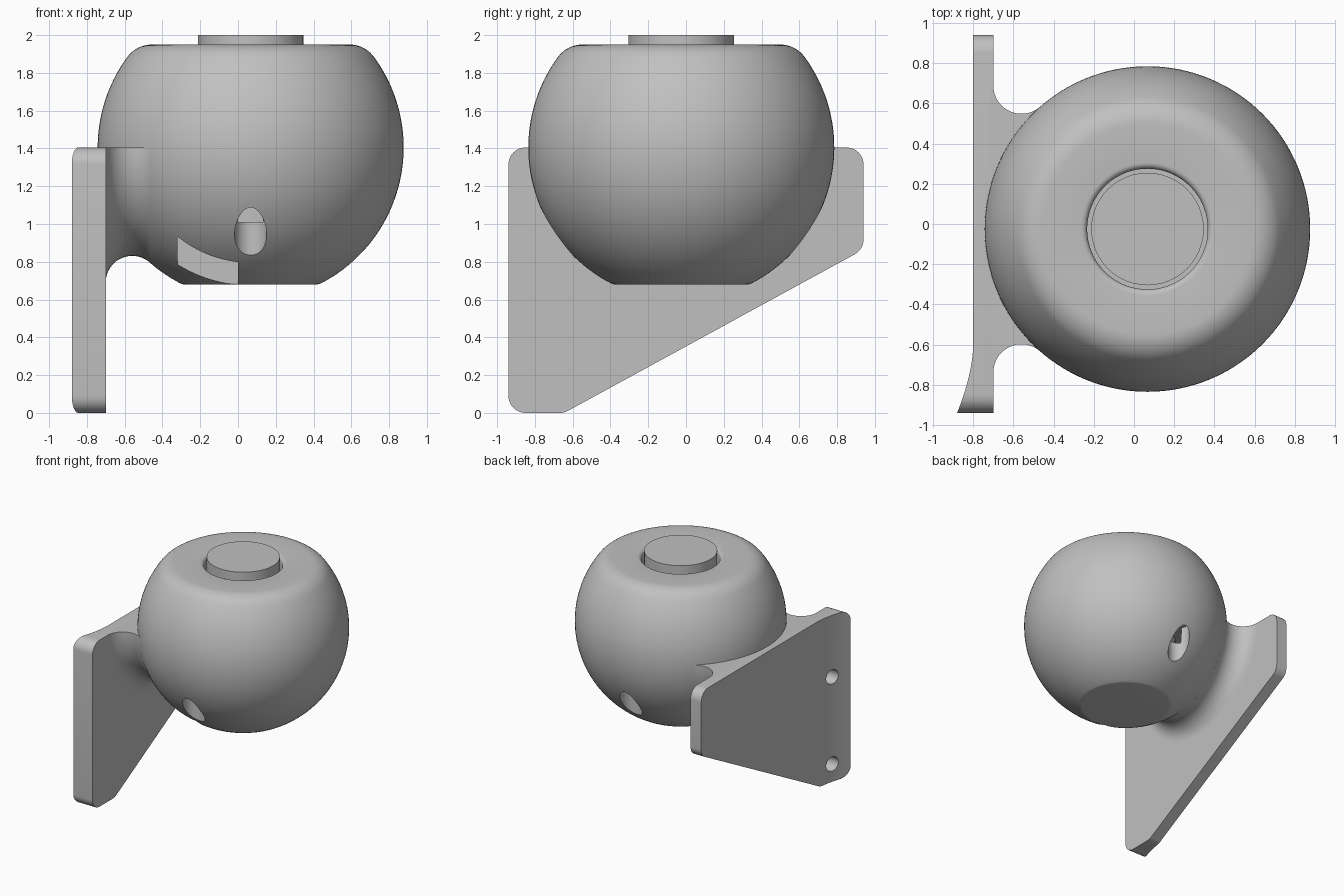
import bpy, bmesh
from math import sin, cos, tan, pi, radians, sqrt, asin
from mathutils import Vector, Matrix

if "Cube" in bpy.data.objects:
    bpy.data.objects.remove(bpy.data.objects["Cube"], do_unlink=True)

CENTRE = Vector((0.067, -0.025, 1.405))
R = 0.81

grey = bpy.data.materials.new("light_grey")
grey.use_nodes = True
grey.diffuse_color = (0.53, 0.53, 0.53, 1)
grey.node_tree.nodes["Principled BSDF"].inputs["Base Color"].default_value = (0.53, 0.53, 0.53, 1)


def finish(bm, name):
    bmesh.ops.remove_doubles(bm, verts=bm.verts, dist=0.0001)
    bmesh.ops.recalc_face_normals(bm, faces=bm.faces)
    mesh = bpy.data.meshes.new(name)
    bm.to_mesh(mesh)
    bm.free()
    mesh.materials.append(grey)
    obj = bpy.data.objects.new(name, mesh)
    bpy.context.collection.objects.link(obj)
    return obj


def revolve(name, profile, steps=128):
    """Turn an (radius, z) profile around the ball's vertical axis."""
    bm = bmesh.new()
    vs = [bm.verts.new((CENTRE.x + r, CENTRE.y, z)) for r, z in profile]
    es = [bm.edges.new(p) for p in zip(vs, vs[1:])]
    bmesh.ops.spin(bm, geom=vs + es, cent=CENTRE, axis=(0, 0, 1), angle=2 * pi, steps=steps)
    return finish(bm, name)


def prism(name, outline, offset):
    """Extrude a closed 3D outline along an offset."""
    bm = bmesh.new()
    face = bm.faces.new([bm.verts.new(p) for p in outline])
    ext = bmesh.ops.extrude_face_region(bm, geom=[face], use_keep_orig=True)
    moved = [v for v in ext["geom"] if isinstance(v, bmesh.types.BMVert)]
    bmesh.ops.translate(bm, verts=moved, vec=offset)
    return finish(bm, name)


def cylinder(name, radius, start, end):
    start, end = Vector(start), Vector(end)
    axis = end - start
    bm = bmesh.new()
    rot = axis.to_track_quat('Z', 'Y').to_matrix().to_4x4()
    bmesh.ops.create_cone(bm, cap_ends=True, segments=48, radius1=radius, radius2=radius,
                          depth=axis.length, matrix=Matrix.Translation((start + end) / 2) @ rot)
    return finish(bm, name)


def boolean(obj, cutter, operation='DIFFERENCE'):
    mod = obj.modifiers.new("cut", 'BOOLEAN')
    mod.object, mod.operation, mod.solver = cutter, operation, 'EXACT'
    bpy.context.view_layer.objects.active = obj
    bpy.ops.object.modifier_apply(modifier=mod.name)
    bpy.data.objects.remove(cutter, do_unlink=True)


def smooth(obj):
    bpy.ops.object.select_all(action='DESELECT')
    obj.select_set(True)
    bpy.context.view_layer.objects.active = obj
    bpy.ops.object.shade_smooth_by_angle(angle=radians(30))


def arc(cx, cy, r, a0, a1, n):
    angles = [radians(a0 + (a1 - a0) * i / n) for i in range(n + 1)]
    return [(cx + r * cos(a), cy + r * sin(a)) for a in angles]


def rounded(points, r, n=8):
    """Round every corner of a convex polygon."""
    pts, out = [Vector(p) for p in points], []
    for i, p in enumerate(pts):
        a = (pts[i - 1] - p).normalized()
        b = (pts[(i + 1) % len(pts)] - p).normalized()
        half = a.angle(b) / 2
        c = p + (a + b).normalized() * r / sin(half)
        s, e = p + a * r / tan(half) - c, p + b * r / tan(half) - c
        sweep = s.angle_signed(e)
        for k in range(n + 1):
            out.append(c + Matrix.Rotation(-sweep * k / n, 2) @ s)
    return out


def blend(flat_z, r):
    """Fillet centre radius and its contact angle between the ball and a flat cap."""
    up = 1 if flat_z > CENTRE.z else -1
    h = flat_z - up * r - CENTRE.z
    return sqrt((R - r) ** 2 - h * h), CENTRE.z + h, asin(h / (R - r)) * 180 / pi


# Ball: truncated sphere with softened rims and a socket on top
TOP, BOTTOM = 1.95, 0.68
tx, tz, ta = blend(TOP, 0.16)
bx, bz, ba = blend(BOTTOM, 0.06)
profile = [(0, BOTTOM)]
profile += arc(bx, bz, 0.06, -90, ba, 5)
profile += arc(0, CENTRE.z, R, ba, ta, 48)
profile += arc(tx, tz, 0.16, ta, 90, 10)
profile += arc(0.33, TOP - 0.03, 0.03, 90, 180, 5)
profile += [(0.30, 1.8), (0, 1.8)]
ball = revolve("ball", profile)

# Ring-shaped inner cavity, reached by a vertical hole at front and back
ring = [(0.4, 1.01), (0.61, 1.01), (0.62, 1.2), (0.4, 1.25), (0.4, 1.01)]
boolean(ball, revolve("cavity_cutter", ring, 64))
for side in (-1, 1):
    y = CENTRE.y + side * 0.66
    boolean(ball, cylinder("hole_cutter", 0.085, (CENTRE.x, y, 0.6), (CENTRE.x, y, 1.15)))

# Arched notch under the front
a0, a1 = [270 + asin((x - CENTRE.x) / 0.61) * 180 / pi for x in (-0.32, 0)]
notch = [(x, -1, z) for x, z in arc(CENTRE.x, CENTRE.z, 0.61, a0, a1, 12)]
notch += [(0, -1, 0.5), (-0.32, -1, 0.5)]
boolean(ball, prism("notch_cutter", notch, (0, 0.625, 0)))
smooth(ball)

# Plug standing in the socket
plug = cylinder("top_plug", 0.28, (CENTRE.x, CENTRE.y, 1.8), (CENTRE.x, CENTRE.y, 2.0))
smooth(plug)

# Mounting plate: rounded side outline limited by a flared outer face
side_outline = [(-0.94, 0), (-0.645, 0), (0.94, 0.865), (0.94, 1.405), (-0.94, 1.405)]
plate = prism("mounting_plate", [(-1, p.x, p.y) for p in rounded(side_outline, 0.09)], (0.3, 0, 0))
flare = [(-0.8 - 0.08 * (i / 12) ** 1.7, -0.6 - 0.34 * i / 12, -0.1) for i in range(13)]
section = [(-0.69, 1, -0.1), (-0.8, 1, -0.1)] + flare
section += [(-0.88, -1, -0.1), (-0.69, -1, -0.1)]
boolean(plate, prism("flare_cutter", section, (0, 0, 1.7)), 'INTERSECT')

# Blind screw holes near the flared edge
for z in (0.15, 0.885):
    boolean(plate, cylinder("screw_cutter", 0.06, (-1, -0.77, z), (-0.73, -0.77, z)))
smooth(plate)

# Neck: half-round fillet joining plate and ball
F = 0.14
fx = -0.7 + F
fr = sqrt((R + F) ** 2 - (CENTRE.x - fx) ** 2)
end = 270 + asin((CENTRE.x - fx) / (R + F)) * 180 / pi
curve = arc(fx, fr, F, 180, end, 20)
neck_profile = [(-0.72, 0), (-0.72, fr)] + curve + [(curve[-1][0], 0)]
bm = bmesh.new()
cap = bm.faces.new([bm.verts.new((x, CENTRE.y - r, CENTRE.z)) for x, r in neck_profile])
bmesh.ops.spin(bm, geom=[cap], cent=CENTRE, axis=(1, 0, 0), angle=pi, steps=64)
neck = finish(bm, "neck_fillet")
smooth(neck)
